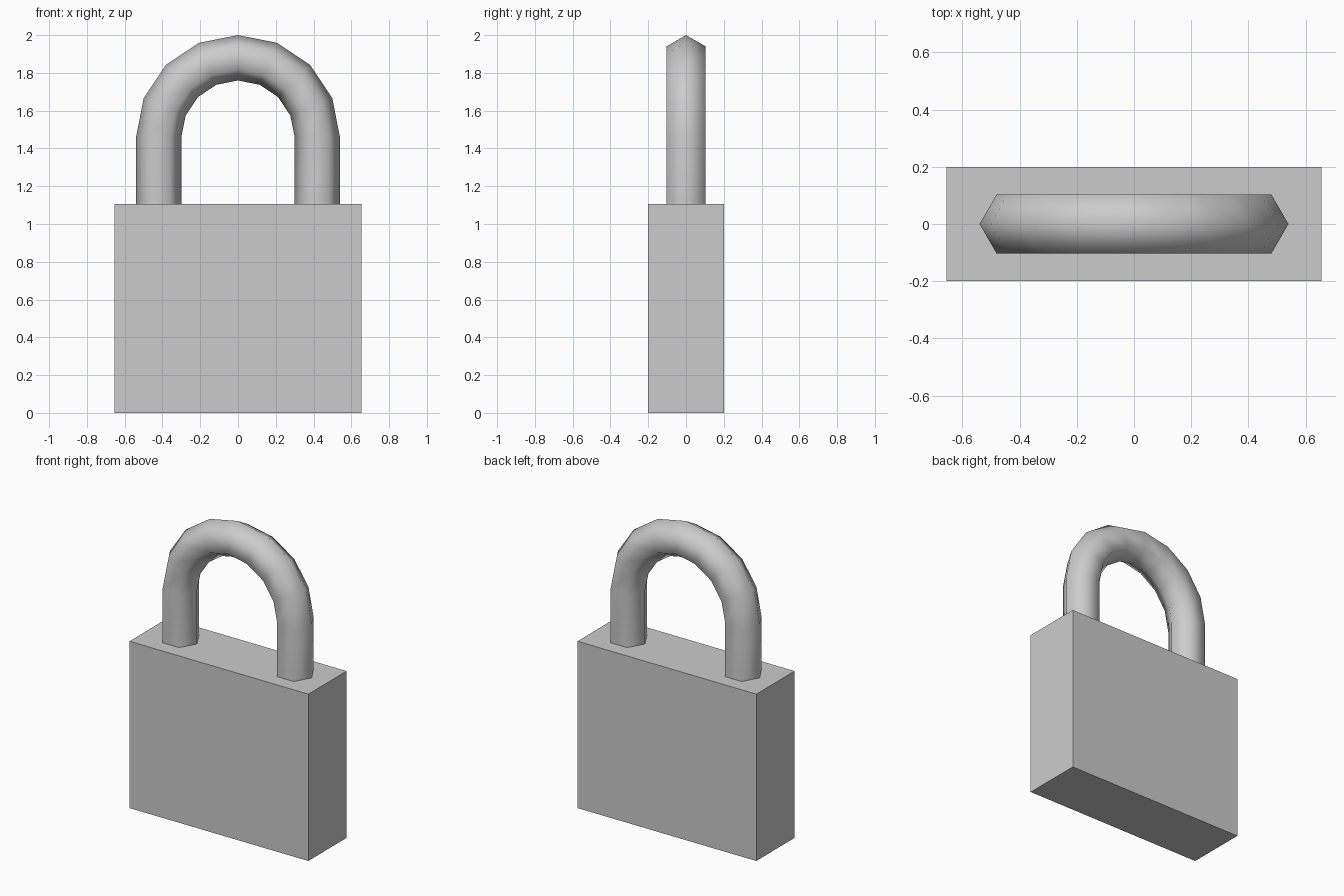
import bpy, bmesh, math

if "Cube" in bpy.data.objects:
    bpy.data.objects.remove(bpy.data.objects["Cube"])

def make_object(name, bm):
    bmesh.ops.recalc_face_normals(bm, faces=bm.faces)
    mesh = bpy.data.meshes.new(name)
    bm.to_mesh(mesh)
    bm.free()
    obj = bpy.data.objects.new(name, mesh)
    bpy.context.collection.objects.link(obj)
    return obj

# Lock body: plain flat-sided block
bm = bmesh.new()
bmesh.ops.create_cube(bm, size=1)
for v in bm.verts:
    v.co = (v.co.x * 1.31, v.co.y * 0.4, (v.co.z + 0.5) * 1.105)
make_object("lock_body", bm)

# Shackle: hexagonal section swept along leg, half circle, leg
SIDES, STEPS = 6, 8
BEND, TUBE, ARC_Z, FOOT_Z = 0.42, 0.12, 1.46, 1.1
path = [(0.0, FOOT_Z)]
path += [(math.pi * i / STEPS, ARC_Z) for i in range(STEPS + 1)]
path += [(math.pi, FOOT_Z)]

bm = bmesh.new()
rings = []
for angle, z in path:
    ring = []
    for k in range(SIDES):
        a = 2 * math.pi * k / SIDES
        r = BEND + TUBE * math.cos(a)
        ring.append(bm.verts.new((r * math.cos(angle), TUBE * math.sin(a),
                                  z + r * math.sin(angle))))
    rings.append(ring)
for lower, upper in zip(rings, rings[1:]):
    for k in range(SIDES):
        n = (k + 1) % SIDES
        bm.faces.new((lower[k], lower[n], upper[n], upper[k]))
bm.faces.new(rings[0])
bm.faces.new(rings[-1])
shackle = make_object("shackle", bm)

# Smooth tube, sharp feet
bpy.context.view_layer.objects.active = shackle
shackle.select_set(True)
bpy.ops.object.shade_smooth_by_angle(angle=math.radians(70))
